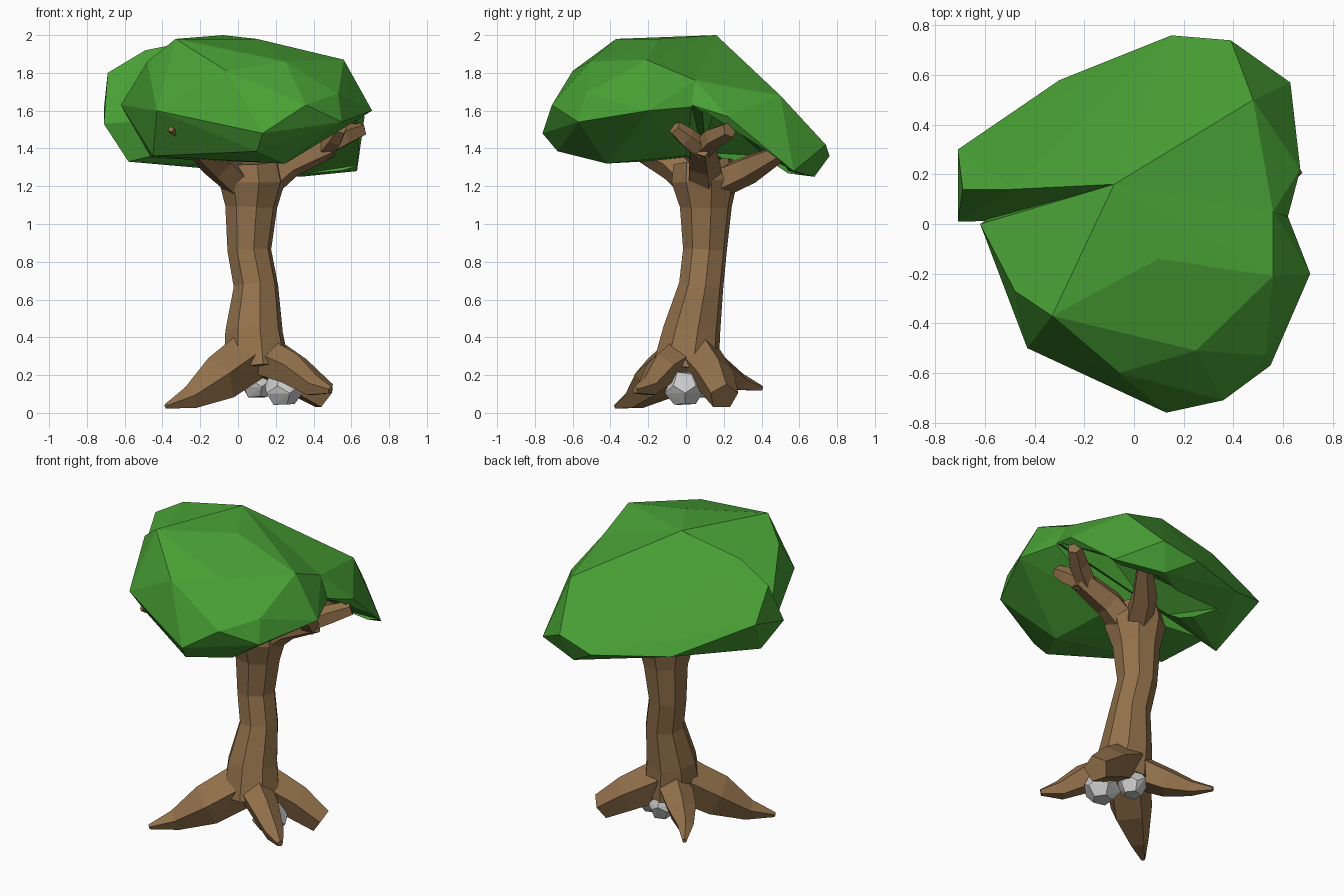
import bpy, bmesh, random
from math import cos, sin, tau
from mathutils import Vector

random.seed(4)


def material(name, rgb):
    m = bpy.data.materials.new(name)
    m.diffuse_color = (*rgb, 1)
    return m


LEAF = material("leaf_green", (0.065, 0.35, 0.035))
BARK = material("bark_brown", (0.29, 0.165, 0.07))


def make(name, bm, mat=None):
    bmesh.ops.recalc_face_normals(bm, faces=bm.faces)
    me = bpy.data.meshes.new(name)
    bm.to_mesh(me)
    bm.free()
    ob = bpy.data.objects.new(name, me)
    bpy.context.collection.objects.link(ob)
    if mat:
        me.materials.append(mat)
    return ob


def limb(name, path, sides=5, spin=0.0):
    """Faceted tube through (x, y, z, radius) stations."""
    bm = bmesh.new()
    pts = [Vector(p[:3]) for p in path]
    rings = []
    for i, p in enumerate(pts):
        d = (pts[min(i + 1, len(pts) - 1)] - pts[max(i - 1, 0)]).normalized()
        u = (Vector((0, 1, 0)) if abs(d.z) > 0.85 else Vector((0, 0, 1))).cross(d).normalized()
        v = d.cross(u)
        rings.append([bm.verts.new(p + path[i][3] * (u * cos(a) + v * sin(a)))
                      for a in (spin + tau * k / sides for k in range(sides))])
    for a, b in zip(rings, rings[1:]):
        for k in range(sides):
            j = (k + 1) % sides
            bm.faces.new((a[k], a[j], b[j], b[k]))
    bm.faces.new(rings[0])
    bm.faces.new(rings[-1])
    return make(name, bm, BARK)


def hull(name, pts, mat=None):
    bm = bmesh.new()
    for p in pts:
        bm.verts.new(p)
    res = bmesh.ops.convex_hull(bm, input=bm.verts)
    junk = [v for v in res["geom_interior"] if isinstance(v, bmesh.types.BMVert)]
    bmesh.ops.delete(bm, geom=junk, context='VERTS')
    return make(name, bm, mat)


def combine(ob, other, operation='UNION'):
    mod = ob.modifiers.new("combine", 'BOOLEAN')
    mod.operation, mod.solver, mod.object = operation, 'EXACT', other
    bpy.context.view_layer.objects.active = ob
    bpy.ops.object.modifier_apply(modifier=mod.name)
    bpy.data.objects.remove(other)


# Trunk: gently bent column flaring into the crown
trunk = limb("trunk", [(0.10, 0.00, 0.23, 0.18), (0.085, 0.03, 0.43, 0.155), (0.095, 0.08, 0.67, 0.12),
                       (0.06, 0.10, 0.86, 0.118), (0.07, 0.105, 1.09, 0.14), (0.075, 0.10, 1.23, 0.18),
                       (0.07, 0.09, 1.33, 0.16)], 8, 0.2)


def root(name, path):
    combine(trunk, limb(name, path, 5, tau / 4))


def branch(name, path):
    combine(trunk, limb(name, path))


# Roots
root("root_front_left", [(0.03, -0.03, 0.28, 0.14), (-0.11, -0.16, 0.175, 0.13),
                         (-0.26, -0.27, 0.075, 0.065), (-0.38, -0.37, 0.035, 0.015)])
root("root_front_right", [(0.12, -0.02, 0.30, 0.11), (0.28, -0.13, 0.23, 0.09),
                          (0.40, -0.20, 0.14, 0.06), (0.49, -0.27, 0.12, 0.02)])
root("root_right", [(0.12, 0.06, 0.30, 0.13), (0.31, 0.15, 0.19, 0.11), (0.46, 0.20, 0.085, 0.08)])
root("root_back", [(0.05, 0.06, 0.29, 0.11), (-0.10, 0.19, 0.205, 0.09),
                   (-0.20, 0.29, 0.16, 0.05), (-0.27, 0.40, 0.13, 0.015)])

# Branches
branch("branch_right", [(0.11, 0.10, 1.20, 0.10), (0.27, 0.09, 1.33, 0.09), (0.49, 0.08, 1.42, 0.07)])
branch("fork_back", [(0.42, 0.08, 1.39, 0.06), (0.55, 0.15, 1.46, 0.06), (0.65, 0.23, 1.50, 0.045)])
branch("fork_front", [(0.45, 0.09, 1.39, 0.06), (0.51, 0.0, 1.46, 0.055), (0.54, -0.06, 1.51, 0.04)])
branch("branch_back", [(0.08, 0.10, 1.19, 0.09), (0.20, 0.33, 1.29, 0.08), (0.41, 0.58, 1.42, 0.03)])
branch("branch_front_left", [(0.05, 0.08, 1.18, 0.09), (-0.11, -0.07, 1.32, 0.09),
                             (-0.355, -0.48, 1.505, 0.02)])

# Canopy: front crown merged with a drooping back lobe, hollowed under the right side
canopy = hull("canopy", [
    (-0.43, -0.50, 1.60), (0.13, -0.76, 1.48), (0.36, -0.71, 1.63), (0.53, -0.53, 1.69),
    (0.55, -0.57, 1.54), (0.71, -0.20, 1.60), (0.56, -0.21, 1.87), (0.25, -0.51, 1.86),
    (-0.06, -0.60, 1.81), (-0.33, -0.37, 1.98), (0.10, -0.14, 1.98), (-0.48, -0.27, 1.86),
    (-0.62, 0.0, 1.63), (-0.08, 0.16, 2.0), (0.56, 0.05, 1.76),
    (0.62, 0.03, 1.62), (0.10, -0.68, 1.385), (0.25, -0.42, 1.32),
    (-0.45, -0.28, 1.36), (-0.46, 0.10, 1.35), (0.18, 0.0, 1.36)], LEAF)
lobe = hull("canopy_back_lobe", [
    (-0.08, 0.16, 2.0), (-0.49, 0.14, 1.92), (-0.69, 0.14, 1.80), (-0.71, 0.30, 1.61),
    (-0.71, 0.01, 1.53), (-0.58, 0.06, 1.33), (-0.30, 0.58, 1.40), (0.15, 0.76, 1.36),
    (0.39, 0.74, 1.42), (0.63, 0.57, 1.28), (0.33, 0.68, 1.25), (0.67, 0.22, 1.57),
    (0.62, 0.03, 1.63), (0.56, 0.05, 1.76), (0.48, 0.50, 1.68)], LEAF)
hollow = hull("hollow_cutter", [
    (0.85, 0.05, 1.60), (0.75, 0.50, 1.33), (0.30, 0.61, 1.26), (-0.30, 0.42, 1.36),
    (-0.10, 0.08, 1.38), (0.30, 0.15, 1.60), (0.30, 0.30, 0.80)])
combine(lobe, hollow, 'DIFFERENCE')
combine(canopy, lobe)

# Rocks tucked under the roots: rough many-sided lumps
bm = bmesh.new()
bmesh.ops.create_icosphere(bm, subdivisions=1, radius=1)
corners = [f.calc_center_median().normalized() for f in bm.faces]
bm.free()
for name, c, r in (("rock_large", (0.24, -0.005, 0.125), 0.112), ("rock_small", (0.10, 0.10, 0.155), 0.092)):
    hull(name, [Vector(c) + p * r * random.uniform(0.86, 1.04) for p in corners])
